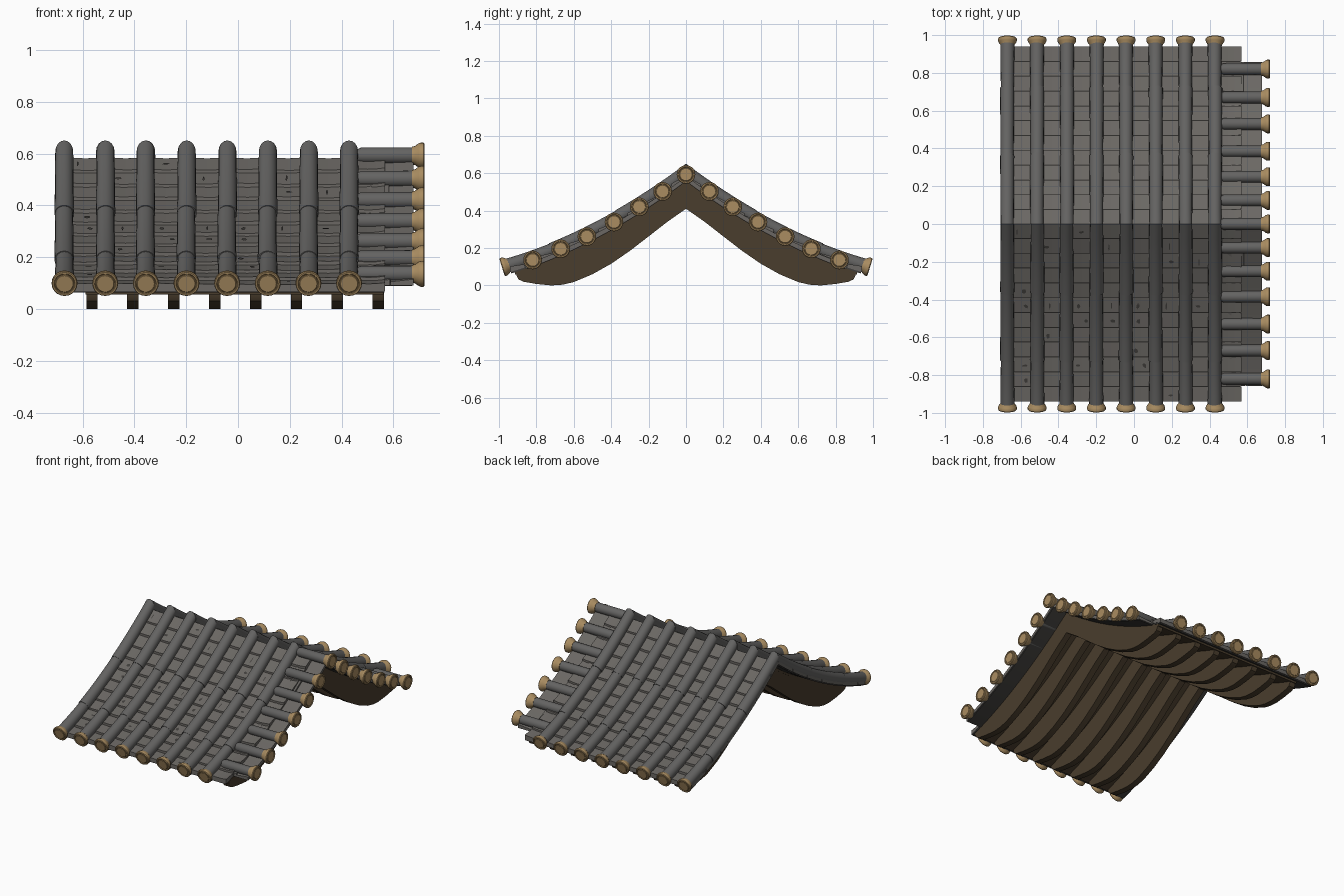
import bpy, bmesh, math, random
from mathutils import Vector

if "Cube" in bpy.data.objects:
    bpy.data.objects.remove(bpy.data.objects["Cube"])
random.seed(4)

def material(name, col):
    m = bpy.data.materials.new(name)
    m.diffuse_color = (*col, 1)
    m.use_nodes = True
    m.node_tree.nodes["Principled BSDF"].inputs["Base Color"].default_value = m.diffuse_color
    return m

BARREL = material("barrel_grey", (0.125, 0.123, 0.12))
FLAT = material("flat_tile_grey", (0.145, 0.136, 0.125))
DARK = material("gap_dark_grey", (0.05, 0.047, 0.043))
WOOD = material("dark_wood", (0.068, 0.047, 0.026))
TAN = material("tan_clay", (0.40, 0.265, 0.12))
BROWN = material("engraved_brown", (0.19, 0.12, 0.05))

def roof(y):                       # centre line of the main barrel tiles
    y = abs(y)
    return 0.608 - 0.75 * y + 0.235 * y * y

def slope(y):
    return math.copysign(1, y) * (-0.75 + 0.47 * abs(y)) if y else 0

def lerp_table(tab, y):
    for (a, p), (b, q) in zip(tab, tab[1:]):
        if y <= b:
            return p + (q - p) * (y - a) / (b - a)
    return tab[-1][1]

def span(a, b, n):
    return [a + (b - a) * i / n for i in range(n + 1)]

def finish(name, bm, mats, smooth=True):
    bmesh.ops.recalc_face_normals(bm, faces=bm.faces)
    me = bpy.data.meshes.new(name)
    bm.to_mesh(me)
    bm.free()
    for m in mats:
        me.materials.append(m)
    ob = bpy.data.objects.new(name, me)
    bpy.context.collection.objects.link(ob)
    if smooth:
        bpy.ops.object.select_all(action='DESELECT')
        ob.select_set(True)
        bpy.context.view_layer.objects.active = ob
        bpy.ops.object.shade_smooth_by_angle(angle=math.radians(35))
    return ob

def shell(bm, xs, ys, top, bot):
    """Closed slab over an x/y grid between two height functions."""
    T, B = ([[bm.verts.new((x, y, h(x, y))) for y in ys] for x in xs] for h in (top, bot))
    n, m = len(xs) - 1, len(ys) - 1
    for i in range(n):
        for j in range(m):
            for G in (T, B):
                bm.faces.new((G[i][j], G[i+1][j], G[i+1][j+1], G[i][j+1]))
    for i in range(n):
        for j in (0, m):
            bm.faces.new((T[i][j], T[i+1][j], B[i+1][j], B[i][j]))
    for j in range(m):
        for i in (0, n):
            bm.faces.new((T[i][j], T[i][j+1], B[i][j+1], B[i][j]))

def loft(bm, frames, n, groove=None):
    """Closed skin through rings given as (centre, axis a, axis b, radius)."""
    rings = [[bm.verts.new(c + r * (a * math.cos(k * math.tau / n) + b * math.sin(k * math.tau / n)))
              for k in range(n)] for c, a, b, r in frames]
    for i, (p, q) in enumerate(zip(rings, rings[1:])):
        for k in range(n):
            f = bm.faces.new((p[k], p[(k+1) % n], q[(k+1) % n], q[k]))
            if i == groove and k % 5 != 4:
                f.material_index = 1
    bm.faces.new(rings[0])
    bm.faces.new(rings[-1])

X, Y, Z = Vector((1, 0, 0)), Vector((0, 1, 0)), Vector((0, 0, 1))
BX = [-0.67 + 0.157 * i for i in range(8)]            # barrel rows
GY = [0, 0.125, 0.25, 0.385, 0.53, 0.67, 0.82]        # gable barrels
GYS = sorted({s * y for y in GY for s in (-1, 1)})

def normal(y):
    if y == 0:
        return Vector((0, 0, 1.25))                   # mitre at the ridge
    return Vector((0, -slope(y), 1)).normalized()

# Long barrel tiles, in overlapping lengths
bm = bmesh.new()
for x in BX:
    for s in (-1, 1):
        for a, b in ((0, 0.36), (0.355, 0.72), (0.715, 0.95)):
            w = random.uniform(-0.002, 0.002)
            loft(bm, [(Vector((x + w, s * y, roof(y))), X, normal(s * y), 0.0345 + 0.003 * (y - a) / (b - a))
                      for y in span(a, b, 6)], 16)
finish("barrel_tiles", bm, [BARREL])

# Short barrel tiles on the gable edge
bm = bmesh.new()
for y in GYS:
    t = Vector((0, 1, slope(y))).normalized()
    nrm = normal(y).normalized()
    loft(bm, [(Vector((x, y, roof(y) - 0.015)), t, nrm, r)
              for x, r in ((0.435, 0.012), (0.475, 0.031), (0.68, 0.032))], 16)
finish("gable_barrel_tiles", bm, [BARREL])

# Flared round end caps with an engraved ring
CAP = [(0, 0.034), (0.012, 0.037), (0.026, 0.047), (0.034, 0.05), (0.044, 0.05), (0.048, 0.047),
       (0.048, 0.041), (0.045, 0.039), (0.045, 0.035), (0.047, 0.033), (0.047, 0.001)]

def cap(bm, c, d, a, b):
    loft(bm, [(c + d * t, a, b, r) for t, r in CAP], 20, 7)

bm = bmesh.new()
for x in BX:
    for s in (-1, 1):
        y = 0.938
        d = Vector((0, s, s * slope(s * y))).normalized()
        cap(bm, Vector((x, s * y, roof(y))), d, X, normal(s * y))
finish("eave_caps", bm, [TAN, BROWN])
bm = bmesh.new()
for y in GYS:
    cap(bm, Vector((0.672, y, roof(y) - 0.015)), X, Y, Z)
finish("gable_caps", bm, [TAN, BROWN])

# Tile bedding under both tile fields
def off(d):
    return lambda x, y: roof(y) + d

bm = bmesh.new()
shell(bm, [-0.695, 0.565], span(-0.935, 0.935, 48), off(-0.03), off(-0.048))
shell(bm, [0.45, 0.672], span(-0.85, 0.85, 44), off(-0.038), off(-0.052))
finish("tile_bedding", bm, [DARK])

# Flat tile courses between the barrels, dished and lifted at the lower edge
bm = bmesh.new()
ROWS = 12
STEP = 0.942 / ROWS
edges = [-0.703] + BX + [0.568]
for x0, x1 in zip(edges, edges[1:]):
    for s in (-1, 1):
        for r in range(ROWS):
            a, b = r * STEP, (r + 1) * STEP - 0.002
            lift, skew = random.uniform(-0.003, 0.002), random.uniform(-0.003, 0.003)
            def top(x, y):
                u, v = (x - x0) / (x1 - x0), (abs(y) - a) / (b - a)
                dish = 0.006 * (1 - (2 * u - 1) ** 2)
                return roof(y) - 0.020 + 0.012 * v + lift * v - dish + skew * (u - 0.5)
            shell(bm, span(x0, x1, 4), [s * a, s * b], top, lambda x, y: roof(y) - 0.04)
finish("flat_tiles", bm, [FLAT], False)

# Flat gable tiles, laid sideways in two courses
bm = bmesh.new()
gedges = [-0.857] + GYS + [0.857]
for y0, y1 in zip(gedges, gedges[1:]):
    brk = random.uniform(0.55, 0.6)
    for a, b in ((0.45, 0.515), (0.517, brk), (brk + 0.002, 0.678)):
        h = random.uniform(-0.002, 0.002)
        def top(x, y):
            return roof(y) - 0.034 + 0.01 * (x - a) / (b - a) + h
        shell(bm, [a, b], span(y0, y1, 3), top, off(-0.047))
finish("gable_flat_tiles", bm, [FLAT], False)

# Chips and cracks lying on the front slope
bm = bmesh.new()
for i in range(26):
    cx = random.choice(BX[:-1]) + random.uniform(0.05, 0.105)
    row = random.randrange(ROWS)
    cy = -(row + 0.55) * STEP
    w, l = random.choice(((0.016, 0.008), (0.004, 0.022), (0.012, 0.014)))
    pts = []
    for k in range(7):
        q = random.uniform(0.6, 1.1)
        x, y = cx + w * q * math.cos(k * math.tau / 7), cy + l * q * math.sin(k * math.tau / 7)
        pts.append(bm.verts.new((x, y, roof(y) - 0.0155 + 0.012 * (-y / STEP - row - 0.5))))
    bm.faces.new(pts)
finish("tile_chips", bm, [DARK], False)

# Wooden deck under the tiles
bm = bmesh.new()
shell(bm, [-0.59, 0.562], span(-0.915, 0.915, 48), off(-0.046), off(-0.062))
finish("roof_deck", bm, [WOOD])

# Curved rafters with a swept belly and rounded tails
BELLY = [(0, 0.41), (0.1, 0.34), (0.2, 0.262), (0.3, 0.185), (0.4, 0.116), (0.5, 0.06), (0.6, 0.018),
         (0.66, 0.004), (0.72, 0), (0.8, 0.008), (0.87, 0.02), (0.895, 0.032), (0.905, 0.05)]
half = [y for y, _ in BELLY]
ys = [-y for y in reversed(half[1:])] + half
bm = bmesh.new()
for i in range(8):
    x = -0.564 + 0.158 * i
    shell(bm, [x - 0.022, x + 0.022], ys, off(-0.052), lambda x, y: lerp_table(BELLY, abs(y)))
finish("rafters", bm, [WOOD])
